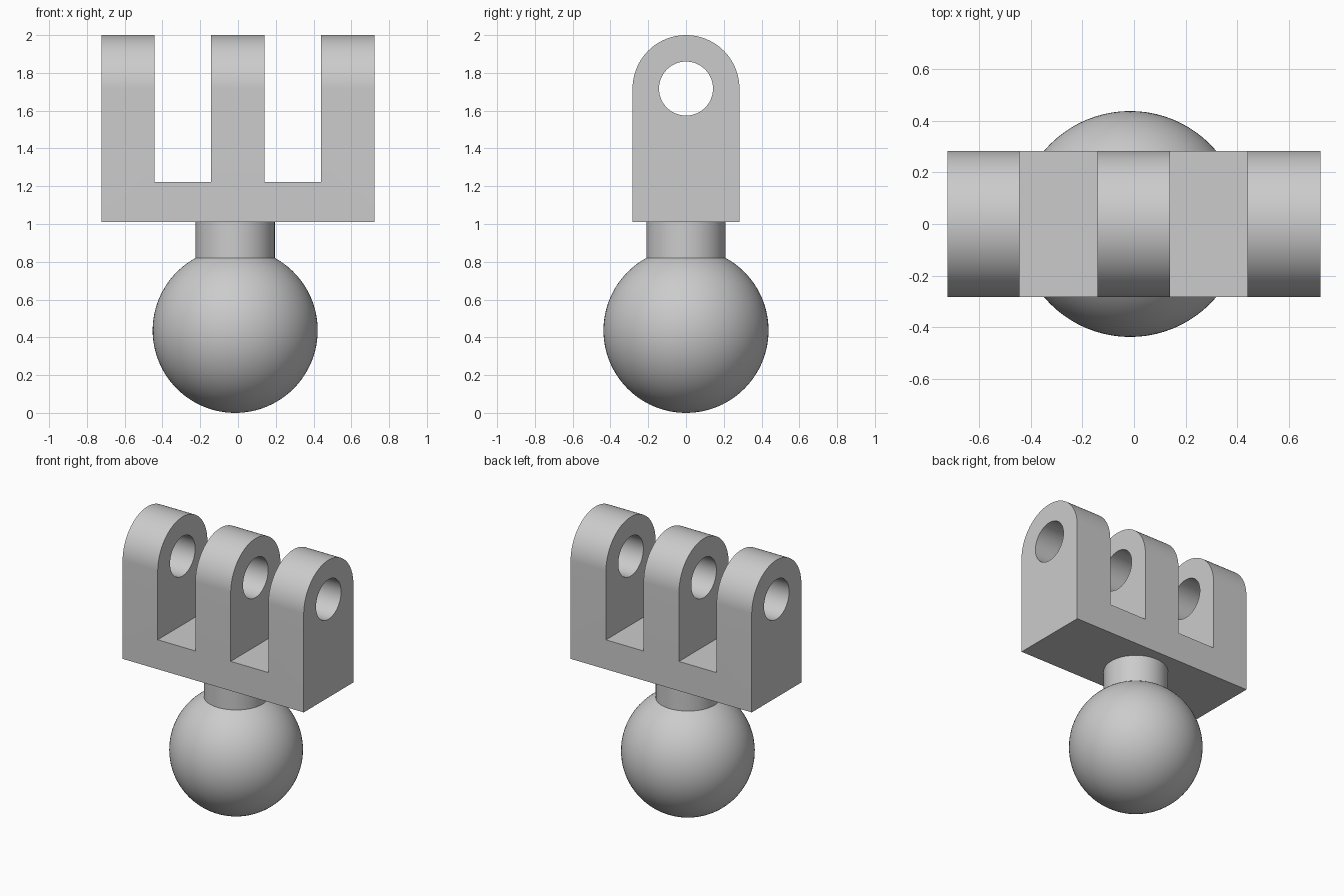
import bpy, bmesh, math
from math import sin, cos, pi

cube = bpy.data.objects.get("Cube")
if cube:
    bpy.data.objects.remove(cube, do_unlink=True)

grey = bpy.data.materials.new("plain grey")
grey.use_nodes = True
colour = (0.6, 0.6, 0.6, 1)
grey.diffuse_color = colour
grey.node_tree.nodes["Principled BSDF"].inputs["Base Color"].default_value = colour

HALF_LENGTH, HALF_DEPTH = 0.722, 0.283
BASE_Z, SLOT_Z, EYE_Z = 1.01, 1.222, 1.717
HOLE_RADIUS = 0.143


def make_object(name, bm):
    bmesh.ops.recalc_face_normals(bm, faces=bm.faces[:])
    mesh = bpy.data.meshes.new(name)
    bm.to_mesh(mesh)
    bm.free()
    mesh.materials.append(grey)
    obj = bpy.data.objects.new(name, mesh)
    bpy.context.collection.objects.link(obj)
    return obj


def extrude_x(name, outline, x0, x1):
    """Solid bar with a (y, z) outline running from x0 to x1."""
    bm = bmesh.new()
    face = bm.faces.new([bm.verts.new((x0, y, z)) for y, z in outline])
    side = bmesh.ops.extrude_face_region(bm, geom=[face])["geom"]
    verts = [v for v in side if isinstance(v, bmesh.types.BMVert)]
    bmesh.ops.translate(bm, verts=verts, vec=(x1 - x0, 0, 0))
    return make_object(name, bm)


def arc(radius, start, end, steps):
    angles = [start + (end - start) * i / steps for i in range(steps + 1)]
    return [(radius * cos(a), EYE_Z + radius * sin(a)) for a in angles]


def activate(obj):
    bpy.ops.object.select_all(action="DESELECT")
    obj.select_set(True)
    bpy.context.view_layer.objects.active = obj


def cut(obj, cutter):
    cutter.hide_render = True
    mod = obj.modifiers.new("cut", "BOOLEAN")
    mod.operation, mod.solver, mod.object = "DIFFERENCE", "EXACT", cutter
    activate(obj)
    bpy.ops.object.modifier_apply(modifier=mod.name)
    bpy.data.objects.remove(cutter, do_unlink=True)


# Three-pronged fork: round-topped bar, two slots and a pin hole
outline = [(-HALF_DEPTH, BASE_Z), (HALF_DEPTH, BASE_Z)] + arc(HALF_DEPTH, 0, pi, 48)
fork = extrude_x("fork", outline, -HALF_LENGTH, HALF_LENGTH)
for x0, x1 in ((-0.442, -0.142), (0.14, 0.44)):
    slot = [(-0.5, SLOT_Z), (0.5, SLOT_Z), (0.5, 2.2), (-0.5, 2.2)]
    cut(fork, extrude_x("slot_cutter", slot, x0, x1))
cut(fork, extrude_x("hole_cutter", arc(HOLE_RADIUS, 0, 2 * pi, 48)[:-1], -1, 1))

# Ball and neck: one turned profile, slightly off the fork's middle
BALL_RADIUS, NECK_RADIUS, BALL_X = 0.437, 0.21, -0.015
neck_angle = pi - math.asin(NECK_RADIUS / BALL_RADIUS)
profile = []
for i in range(41):
    a = neck_angle * i / 40
    profile.append((BALL_RADIUS * sin(a), BALL_RADIUS * (1 - cos(a))))
profile += [(NECK_RADIUS, BASE_Z + 0.01), (0, BASE_Z + 0.01)]
bm = bmesh.new()
verts = [bm.verts.new((BALL_X + r, 0, z)) for r, z in profile]
edges = [bm.edges.new(pair) for pair in zip(verts, verts[1:])]
bmesh.ops.spin(bm, geom=verts + edges, cent=(BALL_X, 0, 0), axis=(0, 0, 1),
               angle=2 * pi, steps=80, use_duplicate=False)
bmesh.ops.remove_doubles(bm, verts=bm.verts[:], dist=0.0001)
ball = make_object("ball_and_neck", bm)

for obj in (fork, ball):
    activate(obj)
    bpy.ops.object.shade_smooth_by_angle(angle=math.radians(30))
